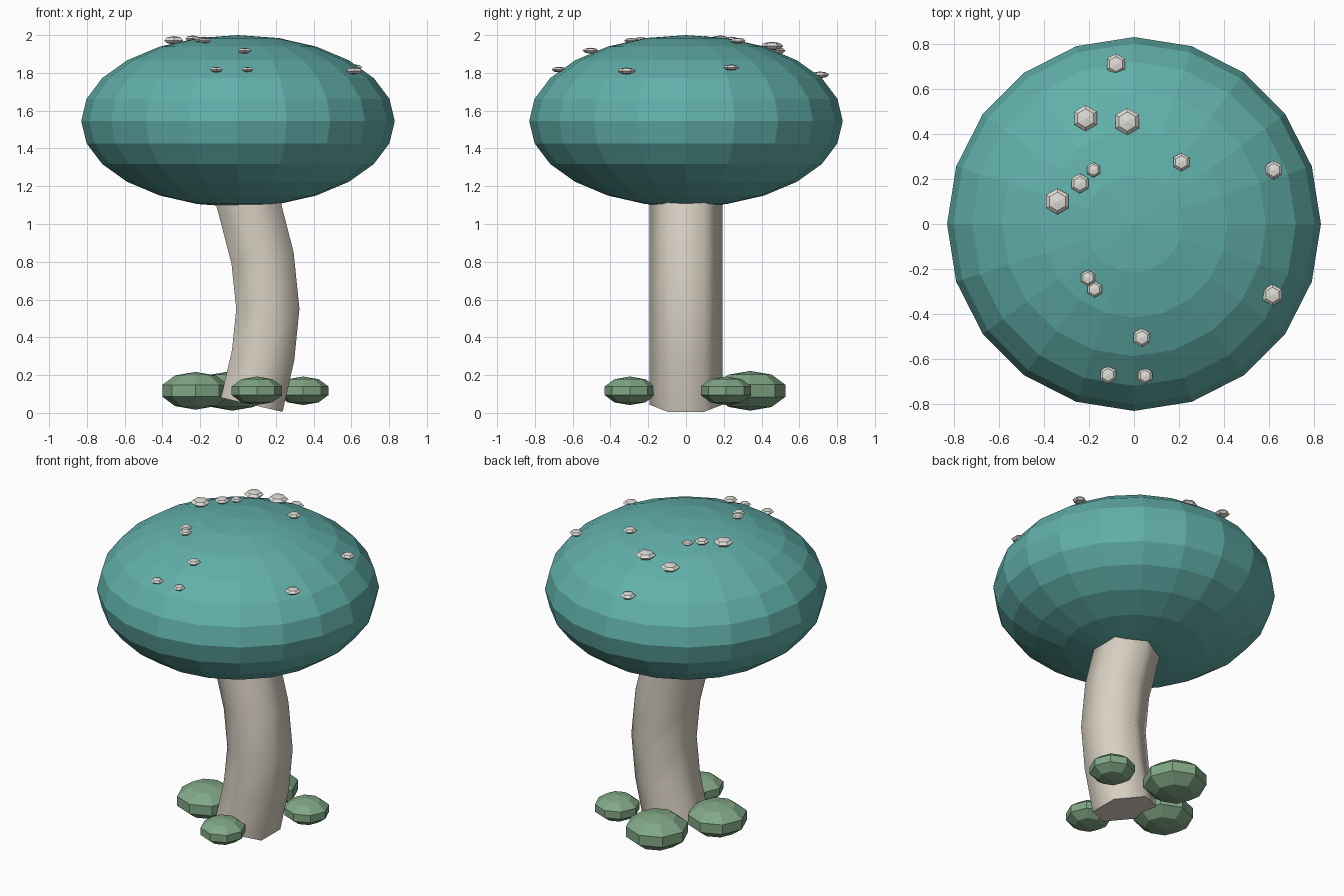
import bpy, bmesh
from math import sin, cos, pi
from mathutils import Vector

if "Cube" in bpy.data.objects:
    bpy.data.objects.remove(bpy.data.objects["Cube"])


def material(name, rgb):
    m = bpy.data.materials.new(name)
    m.diffuse_color = (*rgb, 1)
    m.use_nodes = True
    m.node_tree.nodes["Principled BSDF"].inputs["Base Color"].default_value = m.diffuse_color
    return m


TEAL = material("teal", (0.12, 0.43, 0.40))
CREAM = material("cream", (0.69, 0.63, 0.54))
GREEN = material("green", (0.22, 0.39, 0.24))
PALE = material("pale", (0.74, 0.73, 0.68))


def finish(name, bm, mat):
    bmesh.ops.recalc_face_normals(bm, faces=bm.faces[:])
    mesh = bpy.data.meshes.new(name)
    bm.to_mesh(mesh)
    bm.free()
    mesh.materials.append(mat)
    obj = bpy.data.objects.new(name, mesh)
    bpy.context.collection.objects.link(obj)
    return obj


def bridge(bm, a, b):
    n = len(a)
    return [bm.faces.new((a[i], a[(i + 1) % n], b[(i + 1) % n], b[i])) for i in range(n)]


def ellipsoid(name, centre, r, rz, segs, rings, mat, phase=0.0):
    """Flat-shaded squashed ball with a chosen number of sides and rings."""
    bm = bmesh.new()
    c = Vector(centre)
    loops = []
    for k in range(1, rings):
        t = pi * k / rings
        loops.append([bm.verts.new(c + Vector((r * sin(t) * cos(phase + 2 * pi * i / segs),
                                               r * sin(t) * sin(phase + 2 * pi * i / segs),
                                               rz * cos(t)))) for i in range(segs)])
    for a, b in zip(loops, loops[1:]):
        bridge(bm, a, b)
    for loop, z in ((loops[0], rz), (loops[-1], -rz)):
        pole = bm.verts.new(c + Vector((0, 0, z)))
        for i in range(segs):
            bm.faces.new((loop[i], loop[(i + 1) % segs], pole))
    return finish(name, bm, mat)


# Cap
CAP_R, CAP_H, CAP_Z = 0.83, 0.455, 1.545
ellipsoid("cap", (0, 0, CAP_Z), CAP_R, CAP_H, 20, 12, TEAL)

# Bent six-sided stem, smooth along the sides
path = [Vector(p) for p in ((0.073, 0, 0.043), (0.133, 0, 0.305), (0.158, 0, 0.55),
                            (0.13, 0, 0.82), (0.063, 0, 1.08), (0.03, 0, 1.2))]
bm = bmesh.new()
loops = []
for i, p in enumerate(path):
    t = (path[min(i + 1, len(path) - 1)] - path[max(i - 1, 0)]).normalized()
    side = Vector((t.z, 0, -t.x))
    loops.append([bm.verts.new(p + 0.193 * (cos(a) * side + sin(a) * Vector((0, 1, 0))))
                  for a in (pi / 6 + k * pi / 3 for k in range(6))])
for a, b in zip(loops, loops[1:]):
    for f in bridge(bm, a, b):
        f.smooth = True
bm.faces.new(loops[0])
bm.faces.new(loops[-1])
finish("stem", bm, CREAM)

# Moss clumps around the foot
for i, (x, y, r) in enumerate(((-0.225, 0.0, 0.185), (-0.03, 0.34, 0.195),
                               (0.1, -0.297, 0.14), (0.345, 0.212, 0.14))):
    ellipsoid(f"moss_clump_{i + 1}", (x, y, 0.117), r, r * 0.54, 8, 5, GREEN)

# Pale six-sided spots resting on the cap: x, y, radius
spots = [(-0.08, 0.71, 0.047), (-0.215, 0.47, 0.058), (-0.03, 0.455, 0.06),
         (0.21, 0.275, 0.041), (0.62, 0.24, 0.042), (-0.18, 0.24, 0.034),
         (-0.24, 0.18, 0.044), (-0.34, 0.10, 0.058), (-0.205, -0.24, 0.036),
         (-0.175, -0.29, 0.037), (0.035, -0.505, 0.042), (-0.115, -0.67, 0.04),
         (0.05, -0.675, 0.036), (0.615, -0.315, 0.048)]
for i, (x, y, r) in enumerate(spots):
    z = CAP_Z + CAP_H * (1 - (x * x + y * y) / CAP_R ** 2) ** 0.5 + 0.28 * r
    ellipsoid(f"spot_{i + 1}", (x, y, z), r, r * 0.38, 6, 4, PALE, pi / 6)
